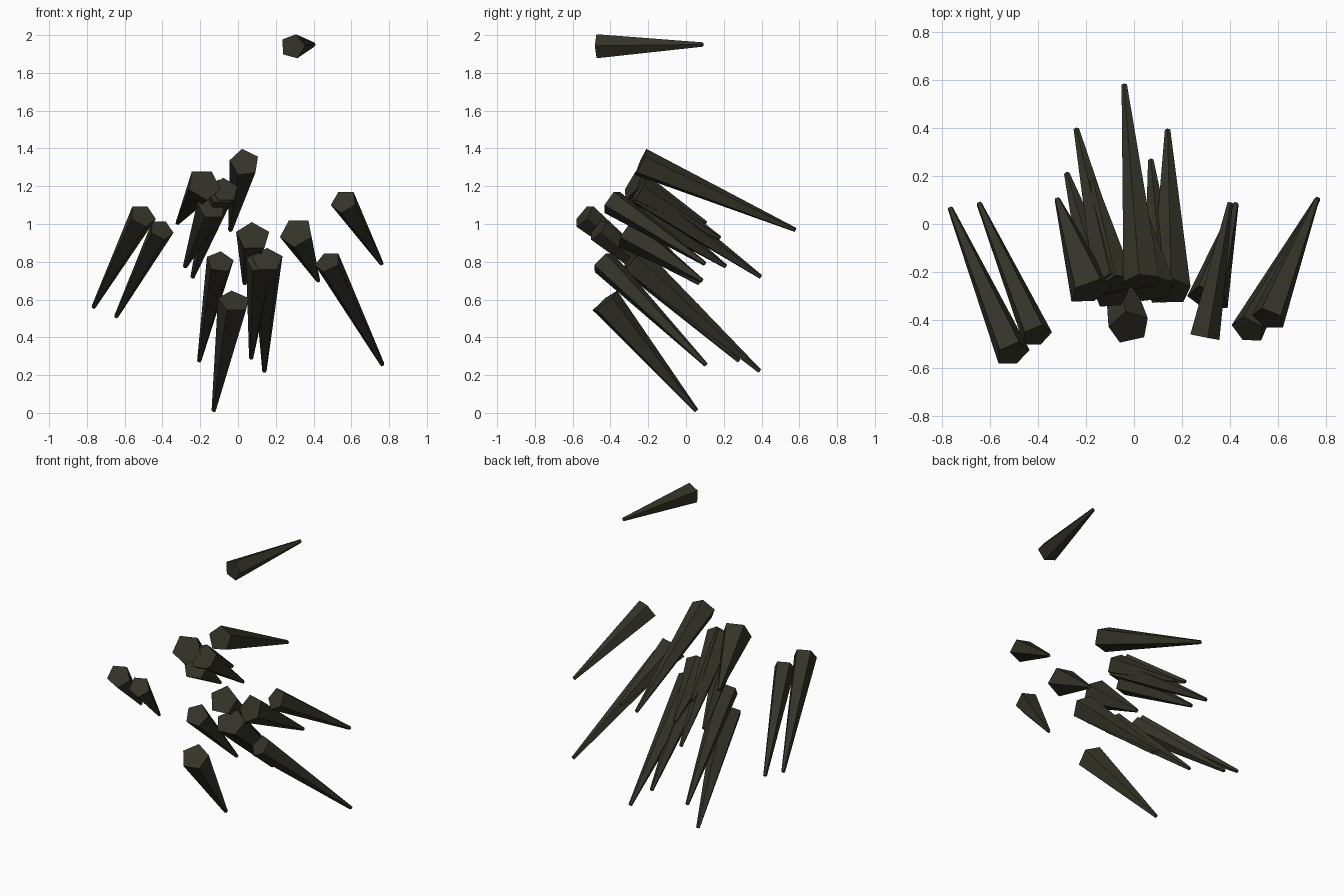
import bpy, bmesh, math
from mathutils import Vector, Matrix

mat = bpy.data.materials.new("dark_olive_stone")
mat.diffuse_color = (0.034, 0.033, 0.021, 1)


def spike(name, base, tip, radius, roll):
    """Five-sided tapered spike from a wide base to a narrow tip.
    roll = degrees between straight up and the first base corner."""
    base, tip = Vector(base), Vector(tip)
    axis = (tip - base).normalized()
    up = Vector((0, 0, 1))
    side_x = (up - axis * up.dot(axis)).normalized()
    side_y = axis.cross(side_x)
    rot = Matrix((side_x, side_y, axis)).transposed().to_4x4()
    place = Matrix.Translation((base + tip) / 2) @ rot @ Matrix.Rotation(math.radians(roll), 4, 'Z')
    bm = bmesh.new()
    # corner of the cone starts on local +Y, so turn it onto +X
    bmesh.ops.create_cone(bm, cap_ends=True, segments=5, radius1=radius, radius2=0.012,
                          depth=(tip - base).length,
                          matrix=place @ Matrix.Rotation(-math.pi / 2, 4, 'Z'))
    mesh = bpy.data.meshes.new(name)
    bm.to_mesh(mesh)
    bm.free()
    mesh.materials.append(mat)
    bpy.context.collection.objects.link(bpy.data.objects.new(name, mesh))


UP, FLAT = 0, 36   # corner on top / flat edge on top

spikes = [
    # lone top spike
    ((0.29, -0.47, 1.94), (0.40, 0.09, 1.95), 0.067, 15),
    # left pair
    ((-0.505, -0.54, 1.045), (-0.765, 0.065, 0.56), 0.074, FLAT),
    ((-0.405, -0.465, 0.97), (-0.645, 0.085, 0.51), 0.067, FLAT),
    # upper middle cluster
    ((-0.18, -0.28, 1.21), (-0.32, 0.105, 1.005), 0.095, FLAT),
    ((-0.09, -0.25, 1.17), (-0.24, 0.395, 0.72), 0.08, UP),
    ((-0.14, -0.25, 1.09), (-0.28, 0.21, 0.775), 0.08, UP),
    ((-0.07, -0.25, 1.18), (-0.17, 0.18, 0.925), 0.075, UP),
    ((0.035, -0.24, 1.325), (-0.04, 0.58, 0.968), 0.08, -8),
    # lower middle cluster
    ((0.08, -0.27, 0.935), (0.035, 0.07, 0.685), 0.093, UP),
    ((-0.095, -0.30, 0.80), (-0.205, 0.28, 0.275), 0.075, 10),
    ((0.155, -0.28, 0.81), (0.14, 0.39, 0.22), 0.085, UP),
    ((0.12, -0.28, 0.80), (0.07, 0.265, 0.29), 0.08, UP),
    ((-0.02, -0.43, 0.59), (-0.128, 0.055, 0.012), 0.088, UP),
    # right group
    ((0.31, -0.31, 0.955), (0.425, 0.085, 0.70), 0.092, FLAT),
    ((0.475, -0.44, 0.80), (0.765, 0.105, 0.255), 0.073, FLAT),
    ((0.56, -0.395, 1.12), (0.76, 0.10, 0.79), 0.073, FLAT),
]
for i, (b, t, r, roll) in enumerate(spikes):
    spike(f"spike_{i + 1:02d}", b, t, r, roll)
